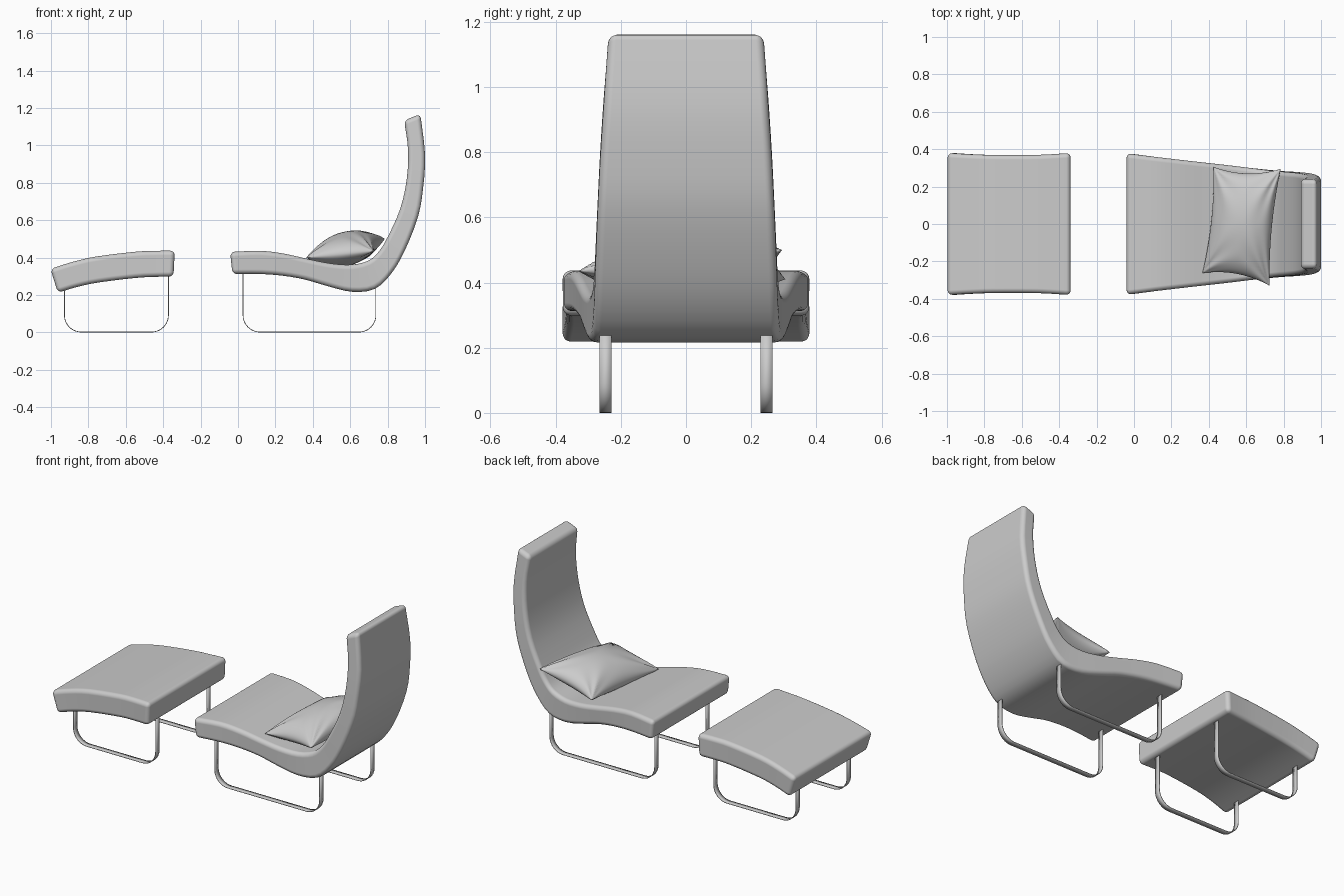
import bpy, bmesh, math
from mathutils import Vector

if "Cube" in bpy.data.objects:
    bpy.data.objects.remove(bpy.data.objects["Cube"])


def finish(name, bm, smooth=True):
    bmesh.ops.recalc_face_normals(bm, faces=bm.faces)
    me = bpy.data.meshes.new(name)
    bm.to_mesh(me)
    bm.free()
    for p in me.polygons:
        p.use_smooth = smooth
    ob = bpy.data.objects.new(name, me)
    bpy.context.collection.objects.link(ob)
    return ob


def spline(pts, sub):
    """Smooth curve through the stations."""
    pts = [Vector(p) for p in pts]
    pts = [2 * pts[0] - pts[1]] + pts + [2 * pts[-1] - pts[-2]]
    out = []
    for a, b, c, d in zip(pts, pts[1:], pts[2:], pts[3:]):
        for i in range(sub):
            t = i / sub
            out.append(0.5 * (2 * b + (c - a) * t + (2 * a - 5 * b + 4 * c - d) * t ** 2
                              + (3 * b - a - 3 * c + d) * t ** 3))
    return out + [pts[-2]]


def cushion(name, stations, sub=3, radius=0.025):
    """Loft a padded slab; each station is top x, top z, bottom x, bottom z, half width."""
    bm = bmesh.new()
    rings = []
    for tx, tz, bx, bz, w in spline(stations, sub):
        rings.append([bm.verts.new(c) for c in
                      ((tx, -w, tz), (tx, w, tz), (bx, w, bz), (bx, -w, bz))])
    for r, s in zip(rings, rings[1:]):
        for i in range(4):
            j = (i + 1) % 4
            bm.faces.new((r[i], r[j], s[j], s[i]))
    bm.faces.new(rings[0])
    bm.faces.new(rings[-1])
    ob = finish(name, bm)
    bev = ob.modifiers.new("rounded_edges", 'BEVEL')
    bev.width = radius
    bev.segments = 5
    bev.limit_method = 'ANGLE'
    bev.angle_limit = math.radians(45)
    bev.harden_normals = True
    return ob


def leg(name, x0, x1, top0, top1, y, r=0.09, width=0.036, t=0.004):
    """Flat metal strip bent into a U."""
    path = [(x0, top0)]
    for cx, start in ((x0 + r, math.pi), (x1 - r, 1.5 * math.pi)):
        for i in range(11):
            a = start + i / 10 * math.pi / 2
            path.append((cx + r * math.cos(a), r + t / 2 + r * math.sin(a)))
    path.append((x1, top1))
    bm = bmesh.new()
    rows = [[bm.verts.new((x, y + s * width / 2, z)) for s in (-1, 1)] for x, z in path]
    for a, b in zip(rows, rows[1:]):
        bm.faces.new((a[0], a[1], b[1], b[0]))
    ob = finish(name, bm)
    sol = ob.modifiers.new("thickness", 'SOLIDIFY')
    sol.thickness = t
    sol.offset = 0
    bpy.ops.object.select_all(action='DESELECT')
    ob.select_set(True)
    bpy.context.view_layer.objects.active = ob
    bpy.ops.object.shade_smooth_by_angle()


# Lounge seat running up into the tall back
cushion("lounge_seat_and_back", [
    (-0.042, 0.430, -0.030, 0.312, 0.378),
    (0.12, 0.436, 0.12, 0.312, 0.358),
    (0.25, 0.420, 0.24, 0.303, 0.343),
    (0.385, 0.390, 0.36, 0.282, 0.328),
    (0.50, 0.368, 0.48, 0.247, 0.315),
    (0.61, 0.362, 0.61, 0.217, 0.301),
    (0.70, 0.385, 0.73, 0.232, 0.289),
    (0.755, 0.435, 0.82, 0.315, 0.282),
    (0.80, 0.510, 0.893, 0.440, 0.278),
    (0.866, 0.657, 0.963, 0.620, 0.271),
    (0.902, 0.818, 0.990, 0.775, 0.263),
    (0.909, 0.980, 1.000, 0.950, 0.252),
    (0.888, 1.133, 0.975, 1.168, 0.238)])

# Footstool with slightly hollow sides
cushion("footstool_cushion", [
    (-1.003, 0.340, -0.963, 0.212, 0.380),
    (-0.88, 0.378, -0.86, 0.243, 0.373),
    (-0.755, 0.406, -0.745, 0.267, 0.369),
    (-0.55, 0.431, -0.55, 0.291, 0.369),
    (-0.44, 0.436, -0.44, 0.297, 0.373),
    (-0.338, 0.437, -0.345, 0.299, 0.380)])

# Strip legs, one pair under each piece
for side, y in (("front", -0.247), ("rear", 0.247)):
    leg("lounge_leg_" + side, 0.027, 0.737, 0.34, 0.26, y)
    leg("footstool_leg_" + side, -0.928, -0.372, 0.25, 0.32, y)

# Loose pillow: two puffed sheets joined along a pinched rim
N = 40
C00, C10 = Vector((0.366, -0.262, 0.40)), Vector((0.725, -0.33, 0.435))
C01, C11 = Vector((0.425, 0.305, 0.41)), Vector((0.785, 0.295, 0.50))


def pillow_point(s, t, side):
    u, v = math.sin(s * math.pi / 2), math.sin(t * math.pi / 2)
    pu = (u * (1 - 0.10 * (1 - v * v)) + 1) / 2
    pv = (v * (1 - 0.10 * (1 - u * u)) + 1) / 2
    p = C00.lerp(C10, pu).lerp(C01.lerp(C11, pu), pv)
    puff = max(0, (1 - u * u) * (1 - v * v)) ** 0.5
    du, dv = 1 - abs(u), 1 - abs(v)
    fold = math.sin(9 * math.atan2(dv, du + 1e-6) + 2 * u + v) * math.exp(-3 * math.hypot(du, dv))
    p.z += side * (0.102 if side > 0 else 0.08) * puff * (1 + 0.35 * fold)
    return p


bm = bmesh.new()
for side in (1, -1):
    g = [[bm.verts.new(pillow_point(2 * i / N - 1, 2 * j / N - 1, side))
          for j in range(N + 1)] for i in range(N + 1)]
    for i in range(N):
        for j in range(N):
            bm.faces.new((g[i][j], g[i + 1][j], g[i + 1][j + 1], g[i][j + 1]))
bmesh.ops.remove_doubles(bm, verts=bm.verts, dist=0.0002)
finish("pillow", bm)
